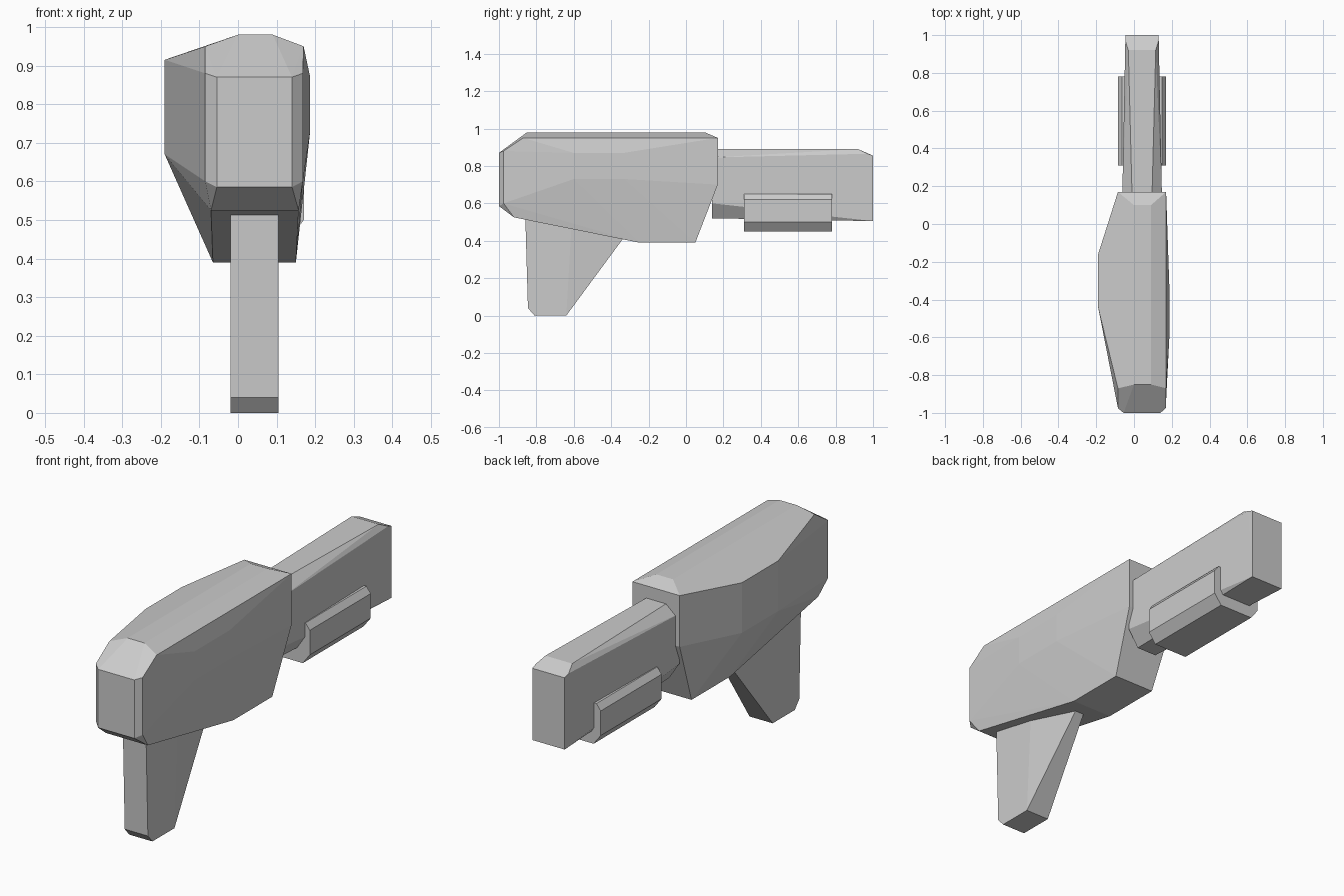
import bpy, bmesh

if "Cube" in bpy.data.objects:
    bpy.data.objects.remove(bpy.data.objects["Cube"])


def hull(name, pts):
    """Faceted convex solid through the given corner points."""
    bm = bmesh.new()
    for p in pts:
        bm.verts.new(p)
    res = bmesh.ops.convex_hull(bm, input=bm.verts[:])
    loose = [v for v in bm.verts if not v.link_faces]
    bmesh.ops.delete(bm, geom=loose, context='VERTS')
    bmesh.ops.dissolve_limit(bm, angle_limit=0.01, verts=bm.verts[:], edges=bm.edges[:])
    bmesh.ops.recalc_face_normals(bm, faces=bm.faces[:])
    me = bpy.data.meshes.new(name)
    bm.to_mesh(me)
    bm.free()
    ob = bpy.data.objects.new(name, me)
    bpy.context.collection.objects.link(ob)
    return ob


def grid(xs, ys, zs):
    return [(x, y, z) for x in xs for y in ys for z in zs]


# Main body: chamfered front, bulge on each side, sloping underside
body = grid((-0.055, 0.14), (-1.0,), (0.585, 0.87))      # front face
body += grid((-0.085, 0.168), (-0.975,), (0.60, 0.88))   # front side bevel
body += grid((-0.07, 0.157), (-0.92,), (0.525,))         # front lower edge
body += grid((-0.085, 0.17), (-0.87,), (0.95,))          # front upper corners
body += grid((0.0, 0.09), (-0.85, 0.10), (0.98,))        # top ridge
body += grid((-0.085, 0.17), (0.17,), (0.70, 0.95))      # rear face
body += grid((-0.065, 0.15), (-0.25, 0.05), (0.39,))     # belly
body += grid((-0.19,), (-0.44, -0.16), (0.67, 0.915))    # left bulge
body += grid((0.187,), (-0.60, -0.33), (0.73, 0.87))     # right bulge
hull("body", body)

# Grip: flat front, sides pinched towards the rear top
grip = grid((-0.02, 0.105), (-0.86,), (0.56,))
grip += grid((-0.02, 0.105), (-0.845,), (0.04,))
grip += grid((-0.02, 0.105), (-0.81, -0.64), (0.0,))
grip += grid((-0.02, 0.105), (-0.61,), (0.52,))
grip += grid((0.02, 0.065), (-0.33,), (0.42, 0.45))
hull("grip", grip)

# Barrel: octagonal at the body, rectangular at the tip
barrel = grid((-0.01, 0.095), (0.14,), (0.52, 0.89))
barrel += grid((-0.062, 0.148), (0.14,), (0.60, 0.845))
barrel += grid((-0.03, 0.115), (0.92,), (0.89,))
barrel += grid((-0.046, 0.131), (0.97,), (0.865,))
barrel += grid((-0.045, 0.13), (1.0,), (0.505, 0.855))
hull("barrel", barrel)

# Handguard wrapped around the underside of the barrel
profile = [(0.105, 0.65), (0.128, 0.62), (0.128, 0.50), (0.09, 0.45)]
guard = [(0.0425 + s * x, y, z) for s in (-1, 1) for y in (0.31, 0.78) for x, z in profile]
hull("handguard", guard)
